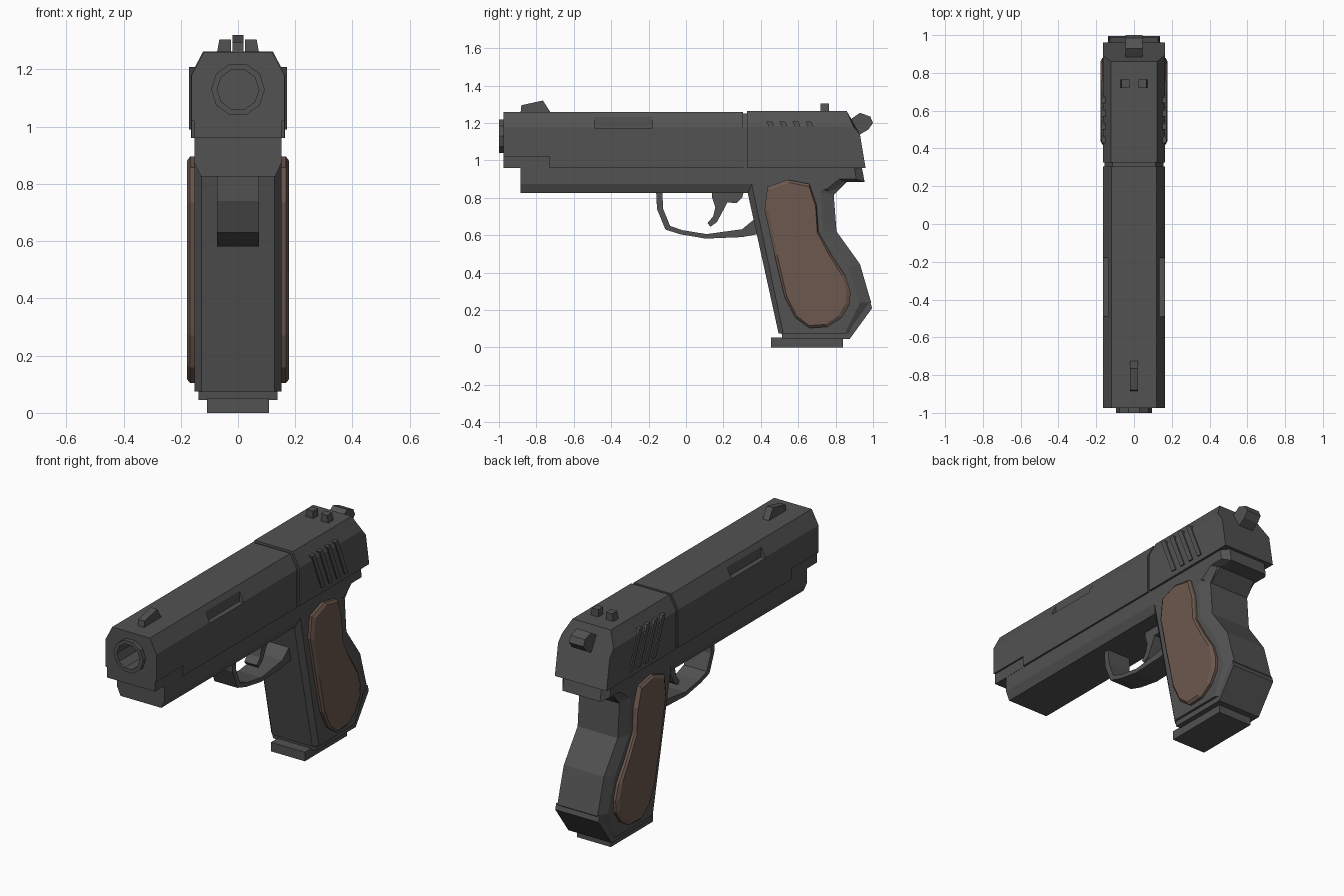
import bpy, bmesh, math

if "Cube" in bpy.data.objects:
    bpy.data.objects.remove(bpy.data.objects["Cube"])


def material(name, color):
    m = bpy.data.materials.new(name)
    m.diffuse_color = (*color, 1)
    m.use_nodes = True
    m.node_tree.nodes["Principled BSDF"].inputs["Base Color"].default_value = m.diffuse_color
    return m


STEEL = material("dark gray steel", (0.085, 0.085, 0.085))
WOOD = material("brown grip", (0.15, 0.098, 0.076))


def loft(name, parts, mat=STEEL):
    """Each part is a list of rings with equal point counts, capped at both ends."""
    bm = bmesh.new()
    for rings in parts:
        vs = [[bm.verts.new(p) for p in ring] for ring in rings]
        n = len(vs[0])
        for a, b in zip(vs, vs[1:]):
            for i in range(n):
                j = (i + 1) % n
                bm.faces.new((a[i], a[j], b[j], b[i]))
        bm.faces.new(vs[0][::-1])
        bm.faces.new(vs[-1])
    bmesh.ops.recalc_face_normals(bm, faces=bm.faces[:])
    me = bpy.data.meshes.new(name)
    bm.to_mesh(me)
    bm.free()
    me.materials.append(mat)
    ob = bpy.data.objects.new(name, me)
    bpy.context.collection.objects.link(ob)
    return ob


def side(profile, x):          # ring in the side plane (y, z)
    return [(x, y, z) for y, z in profile]


def cross(outline, y):         # ring in the front plane (x, z)
    return [(x, y, z) for x, z in outline]


def slab(profile, x0, x1):
    return [side(profile, x0), side(profile, x1)]


def chamfered(outer, inner, x_outer, x_inner):
    return [side(inner, -x_inner), side(outer, -x_outer),
            side(outer, x_outer), side(inner, x_inner)]


def bar(outline, y0, y1):
    return [cross(outline, y0), cross(outline, y1)]


def box(x0, x1, y0, y1, z0, z1):
    return bar([(x0, z0), (x1, z0), (x1, z1), (x0, z1)], y0, y1)


def mirrored(half):            # closed symmetric outline from its right half
    return half + [(-x, z) for x, z in reversed(half)]


def circle(r, z, n=10):
    return [(r * math.cos(2 * math.pi * i / n), z + r * math.sin(2 * math.pi * i / n))
            for i in range(n)]


def cut(ob, cutter):
    m = ob.modifiers.new("cut", 'BOOLEAN')
    m.operation = 'DIFFERENCE'
    m.solver = 'EXACT'
    m.object = cutter


# Slide with ejection cut-outs, front step and bore
slide = loft("slide", [bar(mirrored([(.163, .96), (.163, 1.178), (.12, 1.26)]), -.975, .305)])
muzzle = loft("muzzle_ring", [bar(circle(.094, 1.13), -1, -.95)])
bore = loft("bore_cutter", [bar(circle(.073, 1.13), -1.1, -.7)])
notches = loft("notch_cutter", [
    box(s * .135, s * .3, -.49, -.18, 1.172, 1.4) for s in (1, -1)] + [
    box(s * .153, s * .3, -1.1, -.73, .9, 1.02) for s in (1, -1)])
for cutter in (bore, notches):
    cutter.hide_render = True
    cutter.hide_viewport = False
    cutter.display_type = 'WIRE'
cut(slide, bore)
cut(slide, notches)
cut(muzzle, bore)

# Rear slide section with sloped back, and the groove before it
loft("slide_groove", [bar(mirrored([(.155, .965), (.155, 1.175), (.115, 1.25)]), .29, .34)])
rear = mirrored([(.165, .96), (.165, 1.14), (.165, 1.18), (.122, 1.263)])
back_y = {.96: .96, 1.14: .93, 1.18: .895, 1.263: .86}
loft("rear_slide", [[cross(rear, .325), [(x, back_y[z], z) for x, z in rear]]])

# Slanted serrations on both sides
ribs = []
for i in range(4):
    y = .43 + .07 * i
    p = [(y, 1.208), (y + .03, 1.208), (y + .12, .99), (y + .09, .99)]
    ribs += [slab(p, s * .13, s * .172) for s in (1, -1)]
loft("slide_serrations", ribs)

# Sights and hammer
loft("front_sight", [slab([(-.885, 1.25), (-.88, 1.295), (-.765, 1.32), (-.72, 1.25)], -.02, .02)])
loft("rear_sight", [bar([(s * .024, 1.25), (s * .075, 1.25), (s * .065, 1.305), (s * .024, 1.305)],
                        .72, .765) for s in (1, -1)])
loft("hammer", [slab([(.84, 1.19), (.865, 1.21), (.93, 1.254), (.985, 1.235),
                      (1, 1.2), (.975, 1.165), (.915, 1.13), (.85, 1.12)], -.046, .046)])

# Frame and rear tang
loft("frame", [bar(mirrored([(.13, .826), (.152, .875), (.152, .967)]), -.885, .75)])
tang = [(.68, .965), (.68, .83), (.79, .815), (.86, .885), (.955, .885), (.94, .965)]
tang_in = [(.68, .965), (.68, .86), (.75, .845), (.82, .9), (.91, .9), (.9, .965)]
loft("tang", [chamfered(tang, tang_in, .12, .152)])

# Grip, brown side panels, base and magazine
outer = [(.318, .88), (.495, .075), (.885, .075), (.99, .24),
         (.93, .446), (.805, .62), (.79, .815), (.86, .9)]
inner = [(.35, .88), (.52, .075), (.85, .075), (.93, .24),
         (.865, .43), (.735, .62), (.72, .83), (.78, .9)]
loft("grip", [chamfered(outer, inner, .128, .152)])
panel = [(.435, .858), (.543, .896), (.66, .874), (.698, .762), (.708, .618), (.778, .495),
         (.853, .382), (.88, .297), (.875, .227), (.832, .158), (.757, .11), (.66, .104),
         (.586, .158), (.527, .27), (.473, .495), (.42, .735)]
cy, cz = .64, .48
small = [(cy + (y - cy) * .91, cz + (z - cz) * .965) for y, z in panel]
loft("grip_panels", [[side(panel, s * .14), side(panel, s * .167), side(small, s * .178)]
                     for s in (1, -1)], WOOD)
loft("grip_base", [slab([(.515, .045), (.875, .045), (.995, .21), (.985, .245),
                         (.87, .09), (.51, .085)], -.138, .138)])
loft("magazine", [box(-.108, .108, .455, .84, 0, .052)])

# Trigger guard (swept strip) and trigger
guard_out = [(-.16, .84), (-.155, .74), (-.11, .63), (-.03, .605), (.105, .582), (.3, .59), (.39, .607)]
guard_in = [(-.127, .84), (-.122, .74), (-.085, .65), (-.02, .627), (.11, .606), (.3, .632), (.37, .69)]
loft("trigger_guard", [slab(guard_out + guard_in[::-1], -.073, .073)])
loft("trigger", [slab([(.14, .84), (.14, .8), (.157, .75), (.145, .7), (.115, .665), (.13, .645),
                       (.165, .67), (.2, .735), (.22, .775), (.27, .772), (.3, .8), (.31, .84)],
                      -.04, .04)])
